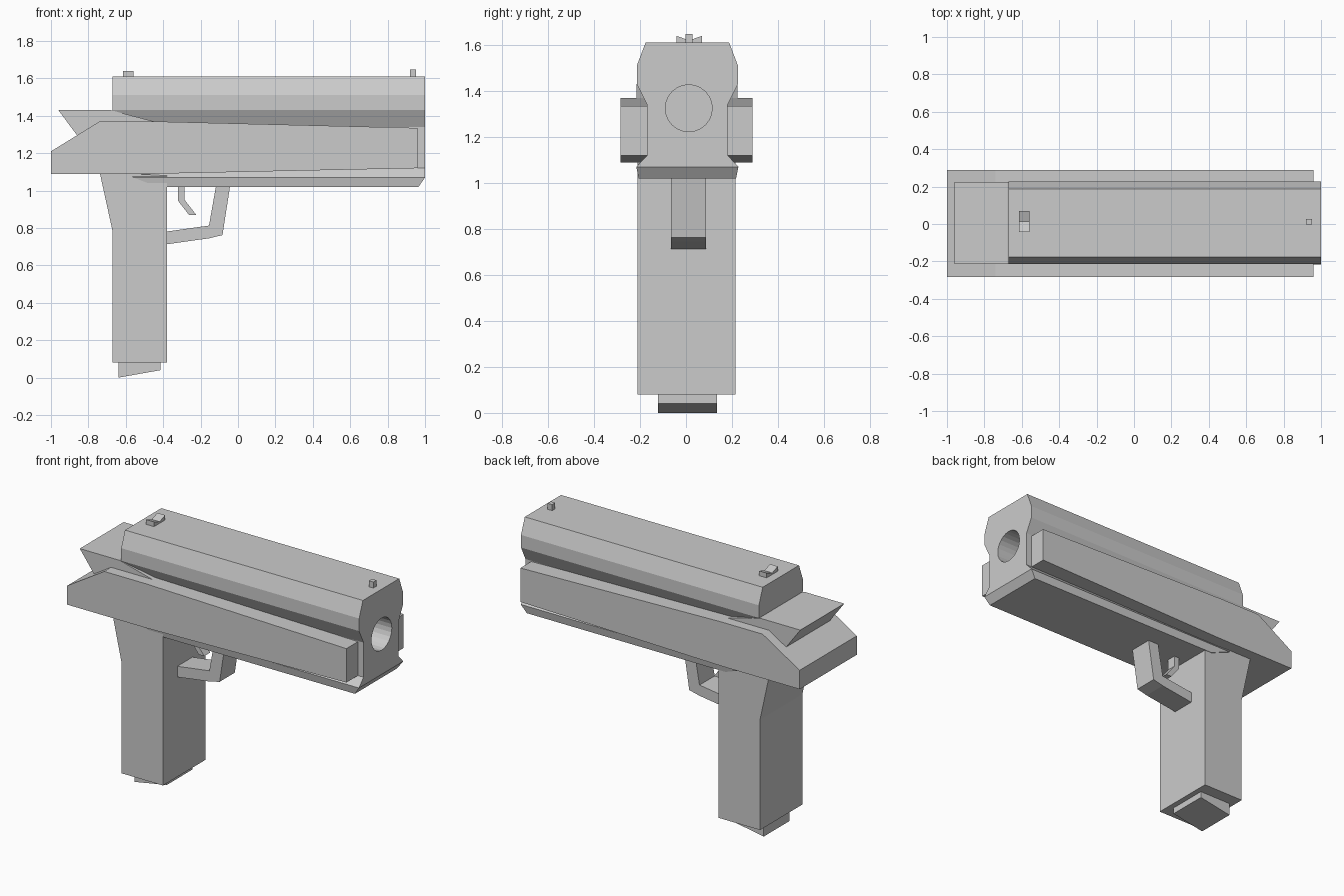
import bpy, bmesh, math

if "Cube" in bpy.data.objects:
    bpy.data.objects.remove(bpy.data.objects["Cube"])


def finish(name, bm):
    bmesh.ops.recalc_face_normals(bm, faces=bm.faces)
    mesh = bpy.data.meshes.new(name)
    bm.to_mesh(mesh)
    bm.free()
    ob = bpy.data.objects.new(name, mesh)
    bpy.context.collection.objects.link(ob)
    return ob


def prism(name, pts, a, b, axis='Y'):
    """Extrude a profile: (x, z) along Y or (y, z) along X, from a to b."""
    bm = bmesh.new()
    place = (lambda u, v, t: (u, t, v)) if axis == 'Y' else (lambda u, v, t: (t, u, v))
    lo, hi = ([bm.verts.new(place(u, v, t)) for u, v in pts] for t in (a, b))
    bm.faces.new(lo)
    bm.faces.new(hi)
    n = len(pts)
    for i in range(n):
        j = (i + 1) % n
        bm.faces.new((lo[i], lo[j], hi[j], hi[i]))
    return finish(name, bm)


def layered(name, levels, yc):
    """Symmetric body from levels of (half width, z, rear x, front x)."""
    bm = bmesh.new()
    rings = [[bm.verts.new(p) for p in ((x0, yc - w, z), (x1, yc - w, z),
                                        (x1, yc + w, z), (x0, yc + w, z))]
             for w, z, x0, x1 in levels]
    bm.faces.new(rings[0])
    bm.faces.new(rings[-1])
    for r, s in zip(rings, rings[1:]):
        for i in range(4):
            j = (i + 1) % 4
            bm.faces.new((r[i], r[j], s[j], s[i]))
    return finish(name, bm)


# Main body: chamfered top, side grooves and sloped underside
body = layered("upper_body", [
    (0.182, 1.61, -0.67, 1.0), (0.22, 1.51, -0.67, 1.0), (0.22, 1.43, -0.67, 1.0),
    (0.175, 1.34, -0.62, 1.0), (0.175, 1.12, -0.62, 1.0),
    (0.222, 1.07, -0.56, 1.0), (0.212, 1.02, -0.43, 0.965)], 0.006)

# Round bore in the front face
bpy.ops.mesh.primitive_cylinder_add(vertices=24, radius=0.102, depth=1.0,
                                    location=(1.0, 0.012, 1.325),
                                    rotation=(0, math.pi / 2, 0))
cutter = bpy.context.object
cutter.name = "bore_cutter"
cutter.hide_render = True
cutter.display_type = 'WIRE'
cut = body.modifiers.new("bore", 'BOOLEAN')
cut.operation = 'DIFFERENCE'
cut.solver = 'EXACT'
cut.object = cutter

# Side rails, joined by a solid rear block
rail = [(-1.0, 1.09), (-1.0, 1.21), (-0.74, 1.37), (-0.45, 1.37),
        (0.96, 1.335), (0.96, 1.12), (-0.45, 1.09)]
prism("rail_front", rail, -0.284, -0.16)
prism("rail_back", rail, 0.165, 0.289)
prism("rear_block", [(-1.0, 1.09), (-1.0, 1.21), (-0.74, 1.37), (-0.5, 1.37),
                     (-0.5, 1.09)], -0.2, 0.2)

# Overhanging rear wedge that fades into the grooves
prism("rear_wedge", [(-0.96, 1.43), (-0.68, 1.43), (-0.43, 1.365), (-0.45, 1.2),
                     (-0.8, 1.2), (-0.86, 1.295)], -0.215, 0.225)

# Grip and its base plate
prism("grip", [(-0.67, 0.08), (-0.38, 0.08), (-0.38, 1.08), (-0.74, 1.1),
               (-0.67, 0.78)], -0.21, 0.215)
prism("grip_base", [(-0.64, 0.0), (-0.415, 0.04), (-0.415, 0.1), (-0.64, 0.1)],
      -0.122, 0.135)

# Trigger guard and trigger
prism("trigger_guard", [(-0.39, 0.78), (-0.155, 0.813), (-0.115, 1.04), (-0.04, 1.04),
                        (-0.083, 0.762), (-0.155, 0.745), (-0.39, 0.712)], -0.066, 0.086)
prism("trigger", [(-0.32, 1.05), (-0.32, 0.945), (-0.262, 0.87), (-0.223, 0.87),
                  (-0.285, 0.95), (-0.285, 1.05)], -0.02, 0.04)

# Sights
prism("rear_sight", [(-0.042, 1.6), (-0.042, 1.64), (0.014, 1.62), (0.07, 1.64),
                     (0.07, 1.6)], -0.615, -0.56, 'X')
prism("front_sight", [(-0.003, 1.6), (-0.003, 1.648), (0.028, 1.648), (0.028, 1.6)],
      0.92, 0.952, 'X')
